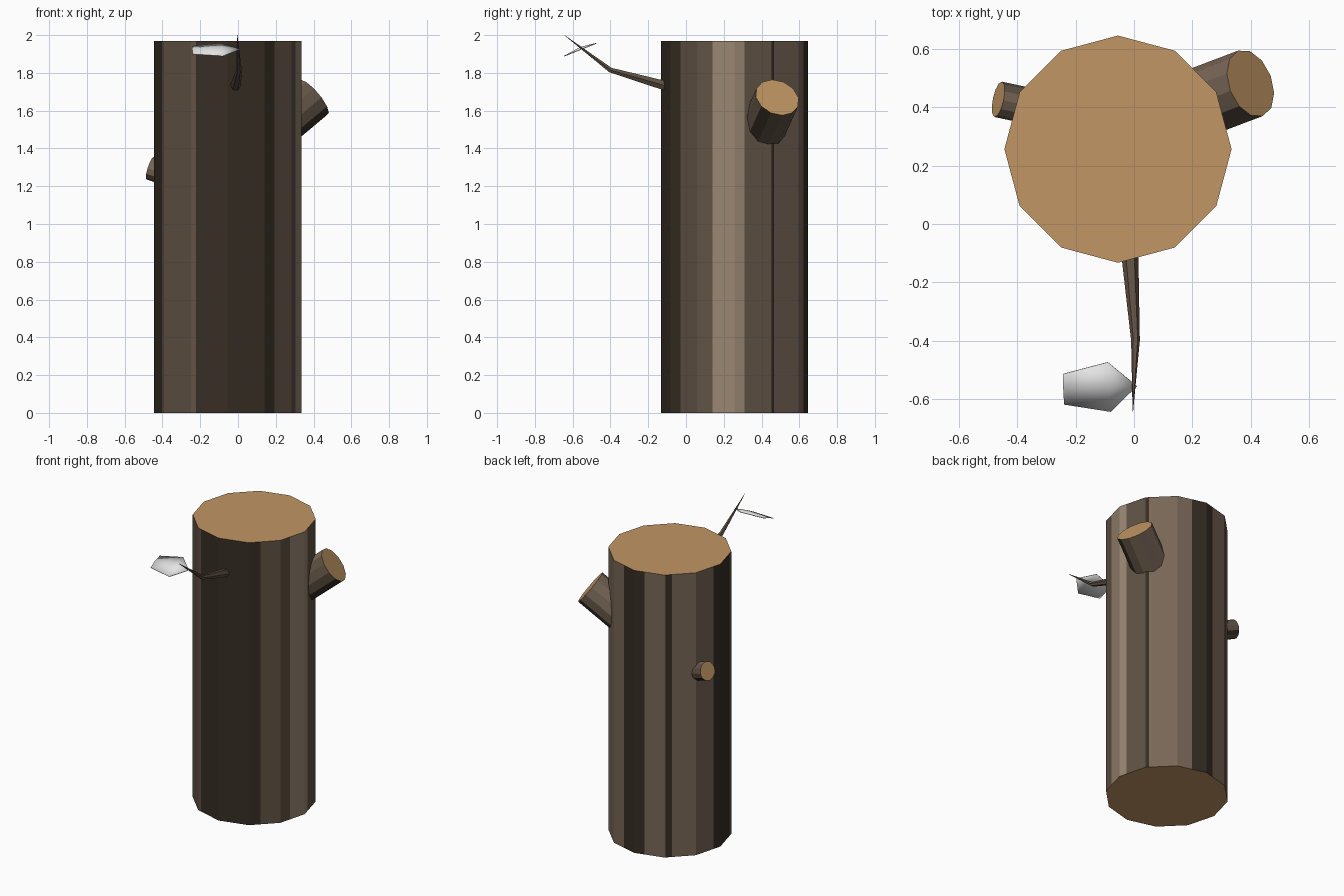
import bpy, bmesh, math
from mathutils import Vector

if "Cube" in bpy.data.objects:
    bpy.data.objects.remove(bpy.data.objects["Cube"])


def mat(name, r, g, b):
    lin = [(c / 255 / 12.92) if c < 10 else ((c / 255 + 0.055) / 1.055) ** 2.4 for c in (r, g, b)]
    m = bpy.data.materials.new(name)
    m.diffuse_color = (*lin, 1)
    m.use_nodes = True
    m.node_tree.nodes["Principled BSDF"].inputs["Base Color"].default_value = m.diffuse_color
    return m


DARK, BROWN, BARK, LIGHT, WOOD, LEAF = range(6)
MATS = [mat("dark_bark", 54, 45, 36), mat("brown_bark", 96, 82, 68),
        mat("bark", 119, 102, 86), mat("light_bark", 152, 134, 114),
        mat("cut_wood", 193, 150, 100), mat("leaf_white", 228, 228, 228)]


def finish(name, bm, smooth=False):
    bmesh.ops.recalc_face_normals(bm, faces=bm.faces)
    me = bpy.data.meshes.new(name)
    bm.to_mesh(me)
    bm.free()
    for m in MATS:
        me.materials.append(m)
    for p in me.polygons:
        p.use_smooth = smooth
    ob = bpy.data.objects.new(name, me)
    bpy.context.collection.objects.link(ob)
    return ob


def loft(bm, rings, colour_of, cap=WOOD):
    """Join rings of points with quads and close both ends."""
    vs = [[bm.verts.new(p) for p in r] for r in rings]
    n = len(vs[0])
    for a, b in zip(vs, vs[1:]):
        for i in range(n):
            j = (i + 1) % n
            bm.faces.new((a[i], a[j], b[j], b[i])).material_index = colour_of(i)
    for r in (vs[0], vs[-1]):
        bm.faces.new(r).material_index = cap


def ring(centre, axis, radius, sides):
    axis = Vector(axis).normalized()
    u = axis.cross(Vector((0, 0, 1))).normalized()
    v = u.cross(axis)
    return [Vector(centre) + radius * (math.cos(t) * u + math.sin(t) * v)
            for t in (2 * math.pi * i / sides for i in range(sides))]


# Trunk: twelve-sided, cut into vertical bark stripes (start angle, colour)
STRIPES = [(-155, BROWN), (-116, DARK), (-49, BROWN), (-18, LIGHT), (8, BROWN),
           (30, DARK), (33, BARK), (75, DARK), (100, BARK), (121, DARK),
           (127, BARK), (172, DARK)]
angles = sorted({s for s, _ in STRIPES} | set(range(-150, 181, 30)))


def stripe(i):
    col = DARK
    for start, c in STRIPES:
        if angles[i] >= start:
            col = c
    return col


def trunk_point(deg, z):
    r = 0.39 * math.cos(math.radians(15)) / math.cos(math.radians(deg % 30 - 15))
    t = math.radians(deg)
    return (-0.055 + r * math.cos(t), 0.257 + r * math.sin(t), z)


bm = bmesh.new()
loft(bm, [[trunk_point(a, z) for a in angles] for z in (0, 1.97)], stripe)
finish("trunk", bm)

# Sawn-off limbs: tip centre, axis, radius, length
for name, tip, axis, r, length in (
        ("large_limb", (0.40, 0.483, 1.67), (0.74, 0.28, 0.62), 0.12, 0.4),
        ("small_limb", (-0.466, 0.428, 1.295), (-0.93, 0.2, 0.3), 0.062, 0.22)):
    bm = bmesh.new()
    base = Vector(tip) - Vector(axis).normalized() * length
    pattern = (BROWN, BROWN, BARK, BARK, BARK, BARK, BARK, BROWN, BROWN, BROWN, DARK, BROWN)
    loft(bm, [ring(base, axis, r, 12), ring(tip, axis, r, 12)], lambda i: pattern[i])
    finish(name, bm)

# Twig: bent and tapering to a point
bm = bmesh.new()
loft(bm, [ring((-0.018, -0.05, 1.715), (0, -1, 0.3), 0.032, 6),
          ring((0.005, -0.40, 1.815), (0, -1, 0.5), 0.015, 6),
          ring((-0.004, -0.643, 1.999), (0, -1, 0.75), 0.001, 6)], lambda i: BROWN, BROWN)
finish("twig", bm)

# Leaf: thin cupped blade, tilted, with a raised midrib
bm = bmesh.new()


def leaf_vert(x, y, lift=0.0):
    return bm.verts.new((x, y, 1.925 + 0.4 * (y + 0.56) + lift))


root = leaf_vert(0.01, -0.557)
back = [leaf_vert(-0.09, -0.475), leaf_vert(-0.243, -0.515)]
rib = [leaf_vert(-0.085, -0.56, 0.012), leaf_vert(-0.243, -0.567, 0.006)]
front = [leaf_vert(-0.08, -0.645), leaf_vert(-0.24, -0.62)]
for f in ((root, back[0], rib[0]), (root, rib[0], front[0]),
          (back[0], back[1], rib[1], rib[0]), (rib[0], rib[1], front[1], front[0])):
    bm.faces.new(f).material_index = LEAF
leaf = finish("leaf", bm, True)
solid = leaf.modifiers.new("thickness", 'SOLIDIFY')
solid.thickness = 0.004
